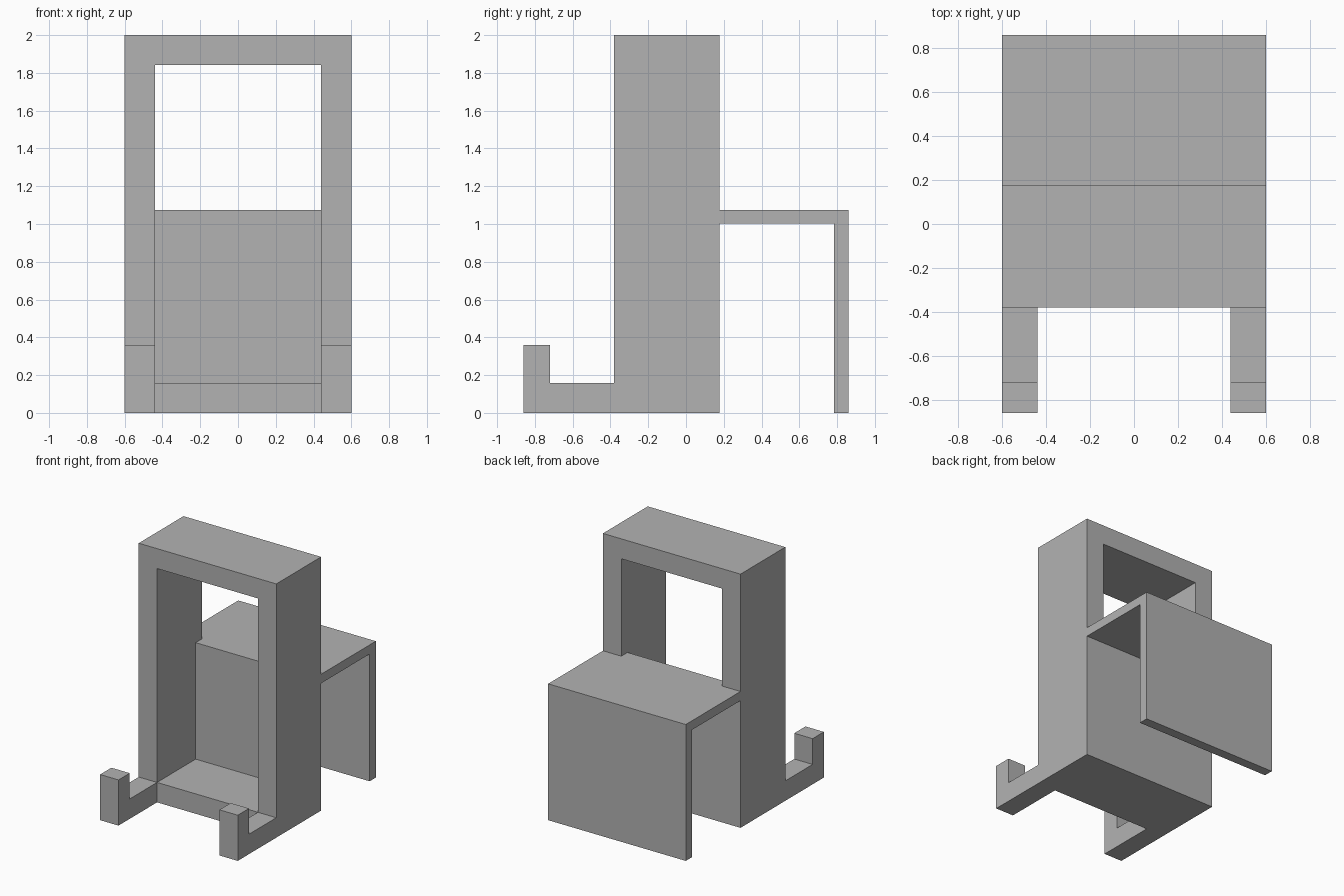
import bpy
import bmesh

cube = bpy.data.objects.get("Cube")
if cube:
    bpy.data.objects.remove(cube, do_unlink=True)

# Single grey material
GREY = (0.448, 0.448, 0.448, 1.0)
grey = bpy.data.materials.new("plain grey")
grey.use_nodes = True
grey.diffuse_color = GREY
grey.node_tree.nodes["Principled BSDF"].inputs["Base Color"].default_value = GREY

# Main dimensions
HALF_W, INNER_W = 0.60, 0.44
FRONT, BACK = -0.38, 0.178
TIP, REAR = -0.86, 0.86
TOP, SHELF_TOP, BAR = 2.0, 1.075, 0.157
PANEL = 0.077


def extrude_profile(name, profile, x0, x1):
    """Extrude a (y, z) side profile along x from x0 to x1."""
    bm = bmesh.new()
    face = bm.faces.new([bm.verts.new((x0, y, z)) for y, z in profile])
    result = bmesh.ops.extrude_face_region(bm, geom=[face])
    verts = [g for g in result["geom"] if isinstance(g, bmesh.types.BMVert)]
    bmesh.ops.translate(bm, verts=verts, vec=(x1 - x0, 0, 0))
    bmesh.ops.recalc_face_normals(bm, faces=bm.faces)
    mesh = bpy.data.meshes.new(name)
    bm.to_mesh(mesh)
    bm.free()
    mesh.materials.append(grey)
    obj = bpy.data.objects.new(name, mesh)
    bpy.context.collection.objects.link(obj)
    return obj


def block(name, half_width, y0, y1, z0, z1):
    """Centred rectangular bar spanning both sides."""
    return extrude_profile(name, [(y0, z0), (y1, z0), (y1, z1), (y0, z1)],
                           -half_width, half_width)


# Side posts, each with a forward arm ending in an upturned lip
side_profile = [(TIP, 0), (BACK, 0), (BACK, TOP), (FRONT, TOP),
                (FRONT, BAR), (-0.72, BAR), (-0.72, 0.36), (TIP, 0.36)]
for side, sign in (("left", 1), ("right", -1)):
    extrude_profile(side + "_post_with_hook", side_profile,
                    sign * INNER_W, sign * HALF_W)

# Bars and back panel between the posts
block("top_bar", INNER_W, FRONT, BACK, TOP - BAR, TOP)
block("bottom_bar", INNER_W, FRONT, BACK, 0, BAR)
block("back_panel", INNER_W, BACK - PANEL, BACK, BAR, SHELF_TOP)

# Rear shelf folding down into a hanging flap
shelf_profile = [(BACK, SHELF_TOP), (BACK, SHELF_TOP - PANEL + 0.005),
                 (REAR - PANEL, SHELF_TOP - PANEL + 0.005), (REAR - PANEL, 0),
                 (REAR, 0), (REAR, SHELF_TOP)]
extrude_profile("rear_shelf_and_flap", shelf_profile, -HALF_W, HALF_W)
